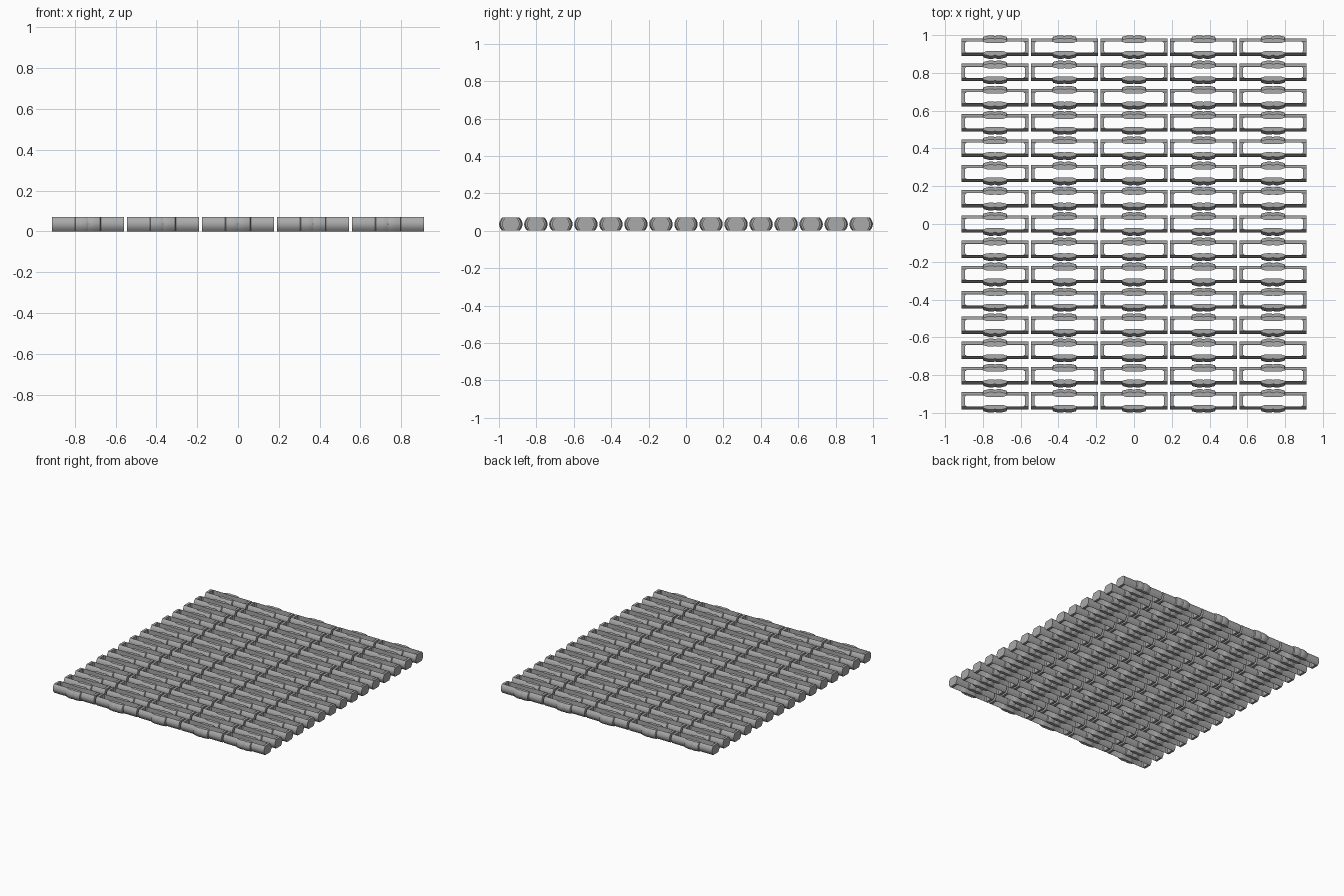
import bpy, bmesh

if "Cube" in bpy.data.objects:
    bpy.data.objects.remove(bpy.data.objects["Cube"])

PITCH_X, PITCH_Y = 0.368, 0.1338
COLS, ROWS = 5, 15
H = 0.035          # half height of a link
ROUND = 0.016      # how far the rounded flank bows outward

# stations along half a link: x, outer half width, window half width (0 = solid end)
HALF = [(0.0, 0.0585, 0.022), (0.012, 0.0625, 0.021), (0.03, 0.0625, 0.021),
        (0.044, 0.059, 0.022), (0.060, 0.055, 0.027), (0.064, 0.046, 0.029),
        (0.150, 0.046, 0.029), (0.158, 0.046, 0.023), (0.158, 0.046, 0.0),
        (0.177, 0.046, 0.0)]
stations = [(-x, o, w) for x, o, w in HALF[:0:-1]] + HALF

metal = bpy.data.materials.new("grey metal")
metal.diffuse_color = (0.40, 0.40, 0.40, 1)
metal.use_nodes = True
metal.node_tree.nodes["Principled BSDF"].inputs["Base Color"].default_value = metal.diffuse_color

# link: a rounded bar swept along x for each long side, joined by solid ends
bm = bmesh.new()
N = 8
for side in (1, -1):
    rings = []
    for x, outer, win in stations:
        pts = [(win, -H)]
        for i in range(N + 1):
            t = -1 + 2 * i / N
            pts.append((outer - ROUND * t * t, H * t))
        pts.append((win, H))
        rings.append([bm.verts.new((x, side * y, z + H)) for y, z in pts])
    for (sa, ra), (sb, rb) in zip(zip(stations, rings), zip(stations[1:], rings[1:])):
        n = len(ra)
        step = abs(sa[0] - sb[0]) < 1e-6
        for i in range(n):
            j = (i + 1) % n
            inner_wall = i == n - 1
            if step != inner_wall and step:
                continue                      # only the window end wall at a step
            if inner_wall and not step and sa[2] == 0 and sb[2] == 0:
                continue                      # no wall inside the solid end
            bm.faces.new((ra[i], ra[j], rb[j], rb[i]))
    for ring in (rings[0], rings[-1]):
        bm.faces.new(ring)                    # end cap half
bmesh.ops.remove_doubles(bm, verts=bm.verts, dist=1e-5)
# merge the two halves of each end cap
seam = [e for e in bm.edges if all(abs(v.co.y) < 1e-5 and abs(abs(v.co.x) - 0.177) < 1e-5
                                   for v in e.verts)]
bmesh.ops.dissolve_edges(bm, edges=seam)
bmesh.ops.recalc_face_normals(bm, faces=bm.faces)
mesh = bpy.data.meshes.new("link")
bm.to_mesh(mesh)
bm.free()
mesh.materials.append(metal)

link = bpy.data.objects.new("link_grid", mesh)
bpy.context.collection.objects.link(link)
link.location = (-PITCH_X * (COLS - 1) / 2, -PITCH_Y * (ROWS - 1) / 2, 0)
bpy.context.view_layer.objects.active = link
link.select_set(True)
bpy.ops.object.shade_smooth_by_angle(angle=0.5)

# repeat the link into columns and rows
for name, count, offset in (("columns", COLS, (PITCH_X, 0, 0)), ("rows", ROWS, (0, PITCH_Y, 0))):
    arr = link.modifiers.new(name, 'ARRAY')
    arr.count = count
    arr.use_relative_offset = False
    arr.use_constant_offset = True
    arr.constant_offset_displace = offset
